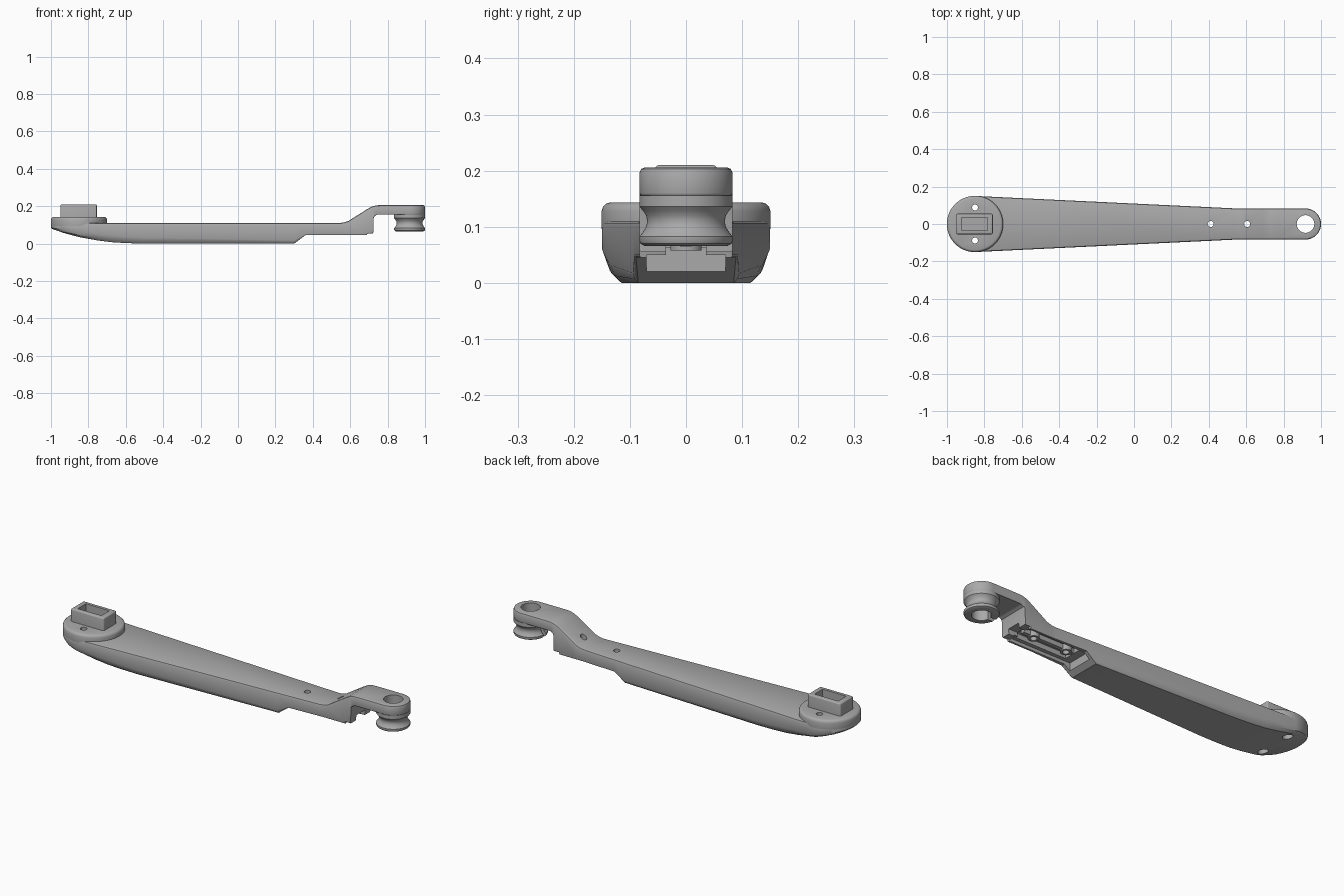
import bpy, bmesh, math
from mathutils import Matrix

cube = bpy.data.objects.get("Cube")
if cube:
    bpy.data.objects.remove(cube, do_unlink=True)

grey = bpy.data.materials.new("plain_grey")
grey.use_nodes = True
grey.diffuse_color = (0.4, 0.4, 0.4, 1)
grey.node_tree.nodes["Principled BSDF"].inputs["Base Color"].default_value = (0.4, 0.4, 0.4, 1)

HUB_X, HUB_R = -0.85, 0.15
EYE_X, EYE_R = 0.917, 0.083


def finish(name, bm):
    bmesh.ops.recalc_face_normals(bm, faces=bm.faces)
    me = bpy.data.meshes.new(name)
    bm.to_mesh(me)
    bm.free()
    me.materials.append(grey)
    ob = bpy.data.objects.new(name, me)
    bpy.context.collection.objects.link(ob)
    return ob


def box(name, x, y, z, bevel=0):
    """Box from (low, high) x range, half width y, and (low, high) z range."""
    bm = bmesh.new()
    size = Matrix.Diagonal((x[1] - x[0], 2 * y, z[1] - z[0], 1))
    place = Matrix.Translation(((x[0] + x[1]) / 2, 0, (z[0] + z[1]) / 2))
    bmesh.ops.create_cube(bm, size=1, matrix=place @ size)
    if bevel:
        edges = [e for e in bm.edges
                 if min(v.co.z for v in e.verts) > z[0] or e.verts[0].co.z != e.verts[1].co.z]
        bmesh.ops.bevel(bm, geom=edges, offset=bevel, segments=3, profile=0.5, affect='EDGES')
    return finish(name, bm)


def lathe(name, x, y, profile, closed=False, n=64):
    """Turn a (radius, z) profile around a vertical axis; open ends are capped."""
    bm = bmesh.new()
    rings = []
    for r, z in profile:
        rings.append([bm.verts.new((x + r * math.cos(2 * math.pi * i / n),
                                    y + r * math.sin(2 * math.pi * i / n), z)) for i in range(n)])
    pairs = list(zip(rings, rings[1:]))
    if closed:
        pairs.append((rings[-1], rings[0]))
    else:
        bm.faces.new(rings[0])
        bm.faces.new(rings[-1])
    for a, b in pairs:
        for i in range(n):
            j = (i + 1) % n
            bm.faces.new((a[i], a[j], b[j], b[i]))
    return finish(name, bm)


def drill(name, x, y, r, z0, z1, n=32):
    return lathe(name, x, y, [(r, z0), (r, z1)], n=n)


def cut(ob, cutters):
    bpy.context.view_layer.objects.active = ob
    for c in cutters:
        c.hide_render = True
        m = ob.modifiers.new("cut", 'BOOLEAN')
        m.operation, m.solver, m.object = 'DIFFERENCE', 'EXACT', c
        bpy.ops.object.modifier_apply(modifier=m.name)


def interp(table, x):
    if x <= table[0][0]:
        return table[0][1]
    for (x0, a), (x1, b) in zip(table, table[1:]):
        if x <= x1:
            return a + (b - a) * (x - x0) / (x1 - x0)
    return table[-1][1]


# Arm side profile: underside, top and lower edge rounding along x
under = [(-1, .073), (-.95, .058), (-.85, .035), (-.75, .017), (-.68, .008), (-.6, .003), (-.5, .0),
         (.3, 0), (.36, .045), (.69, .045), (.692, .055), (.723, .055), (.725, .135),
         (.73, .147), (.745, .155), (1, .155)]
upper = [(-1, .11), (.54, .11), (.565, .113), (.59, .121), (.69, .184), (.715, .198),
         (.74, .205), (.77, .206), (1, .206)]
rounding = [(-1, .024), (.3, .01), (.36, .003), (1, .003)]


def arm():
    # stations hold x, half width and the inward direction of the outline
    stations = []
    for k in range(1, 25):
        a = math.radians(90 * k / 24)
        stations.append((HUB_X - HUB_R * math.cos(a), HUB_R * math.sin(a), math.cos(a), math.sin(a)))
    xs = sorted({x for x, _ in under + upper if HUB_X < x < EYE_X} | {.55})
    for x in xs:
        stations.append((x, interp([(HUB_X, HUB_R), (.55, EYE_R), (1, EYE_R)], x), 0, 1))
    for k in range(20, 0, -1):
        a = math.radians(90 * k / 20)
        stations.append((EYE_X + EYE_R * math.cos(a), EYE_R * math.sin(a), -math.cos(a), math.sin(a)))
    bm = bmesh.new()
    rings = []
    for x, w, dx, dy in stations:
        zb, zt, d = interp(under, x), interp(upper, x), interp(rounding, x)
        h = min(1.7 * d, .35 * (zt - zb))
        levels = [(d, zb), (.3 * d, zb + .4 * h), (0, zb + h),
                  (0, zt - .01), (.003, zt - .003), (.01, zt)]
        side = []
        for inset, z in levels:
            side.append((x + dx * inset, max(w - dy * inset, .0015), z))
        ring = [bm.verts.new(p) for p in side]
        ring += [bm.verts.new((p[0], -p[1], p[2])) for p in reversed(side)]
        rings.append(ring)
    n = len(rings[0])
    for a, b in zip(rings, rings[1:]):
        for i in range(n):
            j = (i + 1) % n
            bm.faces.new((a[i], a[j], b[j], b[i]))
    for r in (rings[0], rings[-1]):
        for i in range(n // 2 - 1):
            bm.faces.new((r[i], r[i + 1], r[n - 2 - i], r[n - 1 - i]))
    return finish("arm", bm)


body = arm()

# Raised round hub and its rectangular socket
hub = lathe("hub_disc", HUB_X, 0, [(.149, .085), (.1505, .1), (.1505, .128), (.148, .136),
                                   (.143, .141), (.137, .143)], n=96)
socket = box("socket_block", (-.95, -.755), .055, (.135, .21), .007)
socket_cut = box("socket_cutter", (-.922, -.783), .034, (.148, .3))

# Grooved roller under the eye
roller = lathe("roller", EYE_X, 0, [(.047, .066), (.074, .066), (.081, .07), (.083, .075), (.083, .083),
                                    (.077, .09), (.071, .1), (.069, .11), (.071, .12), (.077, .129),
                                    (.083, .136), (.083, .156), (.047, .156)], closed=True)
slot_cut = box("slot_cutter", (.82, .88), .01, (.05, .13))

# Screw mounts inside the underside pocket
rib = box("pocket_rib", (.37, .67), .01, (.064, .1))
screw_x = (.41, .605)
bosses = [drill("screw_boss", x, 0, .028, .058, .1) for x in screw_x]

# Holes and pockets
screw_holes = [drill("screw_cutter", x, 0, .016, -.1, .3) for x in screw_x]
hub_holes = [drill("hub_cutter", HUB_X, s * .088, .016, -.1, .3) for s in (-1, 1)]
hub_bores = [drill("bore_cutter", HUB_X, s * .088, .025, -.1, .07) for s in (-1, 1)]
eye_hole = drill("eye_cutter", EYE_X, 0, .047, -.1, .3, 64)
pockets = [box("pocket_cutter", (.327, .691), .07, (.02, .062)),
           box("deep_cutter", (.37, .67), .05, (.03, .088)),
           box("end_cutter", (.66, .74), .036, (.04, .082))]

cut(body, screw_holes + hub_holes + hub_bores + [eye_hole] + pockets)
cut(hub, hub_holes)
cut(socket, [socket_cut])
cut(roller, [slot_cut])
for part in [rib] + bosses:
    cut(part, screw_holes)

for c in screw_holes + hub_holes + hub_bores + pockets + [eye_hole, socket_cut, slot_cut]:
    bpy.data.objects.remove(c, do_unlink=True)

# Smooth rounded surfaces, sharp edges kept
bpy.ops.object.select_all(action='DESELECT')
for ob in [body, hub, socket, roller, rib] + bosses:
    ob.select_set(True)
bpy.context.view_layer.objects.active = body
bpy.ops.object.shade_smooth_by_angle(angle=math.radians(32))
